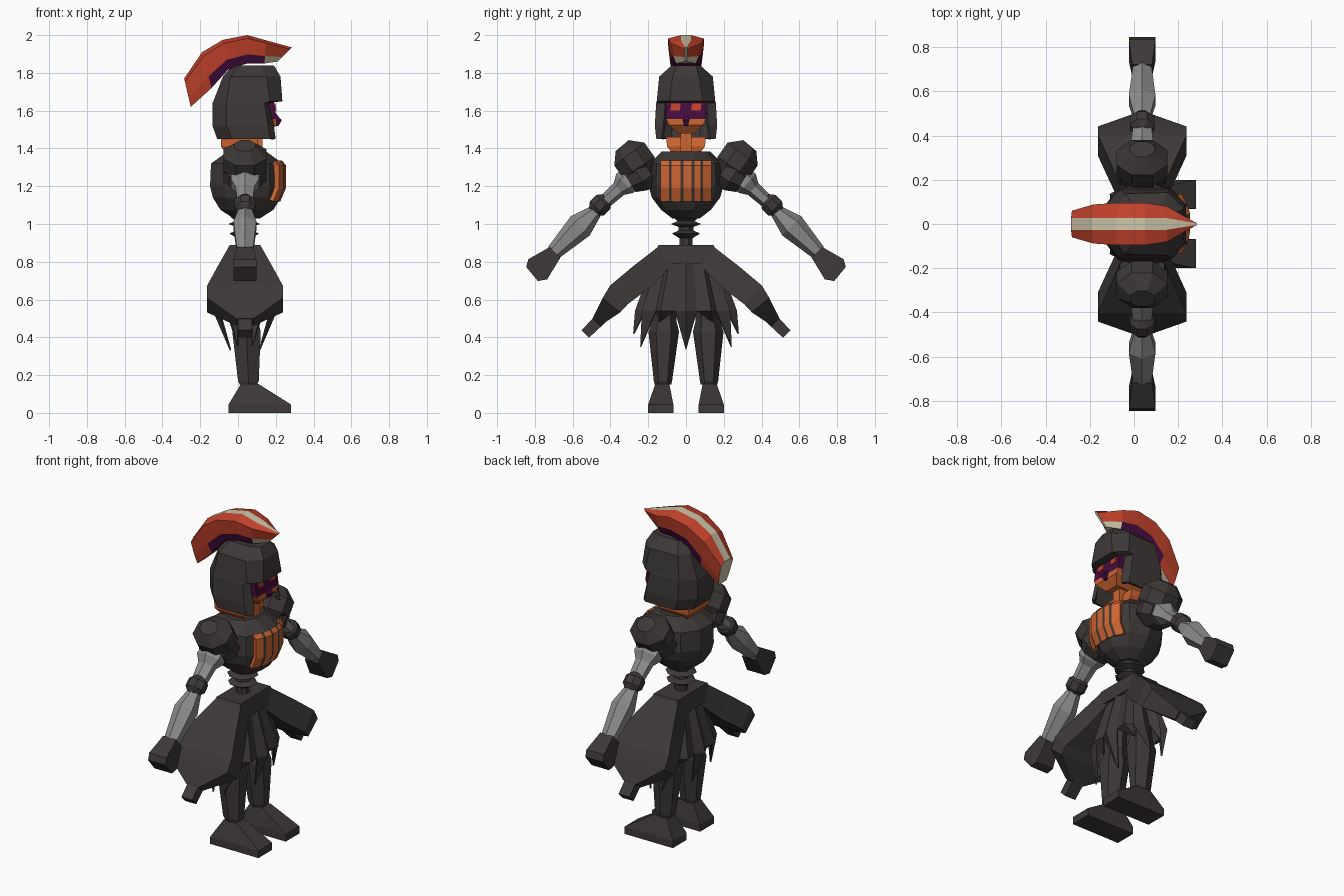
import bpy, bmesh, math
from mathutils import Vector

if "Cube" in bpy.data.objects:
    bpy.data.objects.remove(bpy.data.objects["Cube"])


def material(name, rgb):
    m = bpy.data.materials.new(name)
    m.diffuse_color = (*rgb, 1)
    m.use_nodes = True
    m.node_tree.nodes["Principled BSDF"].inputs["Base Color"].default_value = m.diffuse_color
    return m


DARK = material("charcoal", (0.047, 0.040, 0.039))
GREY = material("steel grey", (0.26, 0.26, 0.26))
ORANGE = material("orange", (0.62, 0.13, 0.03))
RED = material("red", (0.55, 0.055, 0.025))
CREAM = material("cream", (0.62, 0.56, 0.40))
PURPLE = material("purple", (0.06, 0.004, 0.05))
CX = 0.037  # middle of the limbs in depth


def finish(name, bm, mats):
    bmesh.ops.recalc_face_normals(bm, faces=bm.faces)
    me = bpy.data.meshes.new(name)
    bm.to_mesh(me)
    bm.free()
    for m in mats:
        me.materials.append(m)
    ob = bpy.data.objects.new(name, me)
    bpy.context.collection.objects.link(ob)
    return ob


def loft(name, rings, mats, rule=lambda i, j: 0, caps=(0, 0)):
    """Skin closed rings; rule gives the material of a face, None skips it."""
    bm = bmesh.new()
    vs = [[bm.verts.new(p) for p in r] for r in rings]
    n = len(rings[0])
    for i in range(len(vs) - 1):
        for j in range(n):
            m = rule(i, j)
            if m is None:
                continue
            k = (j + 1) % n
            f = bm.faces.new((vs[i][j], vs[i][k], vs[i + 1][k], vs[i + 1][j]))
            f.material_index = m
    for ring, m in ((vs[0], caps[0]), (vs[-1], caps[1])):
        if m is not None:
            bm.faces.new(ring).material_index = m
    return finish(name, bm, mats)


def ellipse(z, cx, cy, hx, hy, n):
    """Horizontal ring whose flat sides lie at the given half sizes."""
    k = 1 / math.cos(math.pi / n)
    return [(cx + k * hx * math.cos(2 * math.pi * (j + .5) / n),
             cy + k * hy * math.sin(2 * math.pi * (j + .5) / n), z) for j in range(n)]


def box(x0, x1, y0, y1, z):
    return [(x0, y0, z), (x1, y0, z), (x1, y1, z), (x0, y1, z)]


def limb(name, stations, n, mat):
    """Pair of tubes along (y, z, half thickness, half depth) stations."""
    k = 1 / math.cos(math.pi / n)
    for side, s in (("left", 1), ("right", -1)):
        rings = []
        for i, (y, z, h, hx) in enumerate(stations):
            a = stations[max(i - 1, 0)]
            b = stations[min(i + 1, len(stations) - 1)]
            d = Vector((b[0] - a[0], b[1] - a[1])).normalized()
            ring = []
            for j in range(n):
                t = 2 * math.pi * (j + .5) / n
                u = k * h * math.sin(t)
                ring.append((CX + k * hx * math.cos(t), s * (y - d.y * u), z + d.x * u))
            rings.append(ring)
        loft(f"{side}_{name}", rings, [mat])


# Helmet: open at the front below the brow
helmet_rows = [
    (1.45, (.20, .13), (.17, .157), (-.03, .157), (-.11, .08)),
    (1.52, (.19, .12), (.16, .165), (-.06, .165), (-.135, .08)),
    (1.64, (.16, .11), (.14, .158), (-.06, .158), (-.135, .08)),
    (1.65, (.235, .09), (.17, .155), (-.06, .155), (-.13, .08)),
    (1.78, (.225, .07), (.15, .142), (-.04, .137), (-.08, .07)),
    (1.84, (.19, .05), (.12, .075), (0, .075), (-.03, .04))]
rings = [[(x, y, r[0]) for x, y in r[1:]] + [(x, -y, r[0]) for x, y in reversed(r[1:])]
         for r in helmet_rows]
helmet = loft("helmet", rings, [DARK],
              lambda i, j: None if j == 7 and i < 2 else 0, (None, 0))
mod = helmet.modifiers.new("thickness", "SOLIDIFY")
mod.thickness, mod.offset = 0.018, -1

# Face, eyes and neck
loft("face", [box(-.02, .165, -.045, .045, 1.48), box(-.02, .205, -.09, .09, 1.525),
              box(-.02, .205, -.105, .105, 1.555), box(-.02, .19, -.108, .108, 1.648)],
     [ORANGE, PURPLE], lambda i, j: 1 if i == 2 else 0, (0, 1))
loft("nose", [box(.18, .215, -.01, .01, 1.52), box(.18, .232, -.018, .018, 1.55),
              box(.18, .2, -.005, .005, 1.585)], [PURPLE])
for side, s in (("left", 1), ("right", -1)):
    loft(f"{side}_eye", [box(.193, .203, s * .055 - .027, s * .055 + .022, 1.602),
                         box(.188, .198, s * .055 - .024, s * .055 + .027, 1.638)], [RED])
loft("neck", [box(-.02, .13, -.03, .03, 1.37), box(-.02, .13, -.03, .03, 1.5)], [ORANGE])
loft("collar", [box(-.06, .10, -.07, .07, 1.37), box(-.09, .11, -.1, .1, 1.41),
                box(-.09, .10, -.105, .105, 1.46)], [ORANGE])

# Helmet crest: cream ridge, red sides, purple root
crest = [((-.285, 1.77), (-.25, 1.62), .06), ((-.19, 1.91), (-.14, 1.72), .088),
         ((-.08, 1.975), (-.05, 1.82), .096), ((.05, 2.0), (.05, 1.85), .096),
         ((.15, 1.972), (.14, 1.85), .08), ((.285, 1.935), (.21, 1.86), .008)]
rings = []
for o, i, w in crest:
    half = [(0, min(.026, w * .5)), (.12, w), (.68, w * .85), (1, w * .65)]
    pts = [(o[0] + (i[0] - o[0]) * t, y, o[1] + (i[1] - o[1]) * t) for t, y in half]
    rings.append(pts + [(x, -y, z) for x, y, z in reversed(pts)])


def crest_rule(i, j):
    if j == 7 or (i == 4 and j in (2, 3, 4)):
        return 1
    if j in (2, 3, 4) and i > 0:
        return 2
    return 1 if j == 3 else 0


loft("crest", rings, [RED, CREAM, PURPLE], crest_rule, (1, 1))

# Torso
torso = [(1.03, .07, .07), (1.075, .14, .125), (1.14, .18, .172), (1.2, .195, .188),
         (1.32, .19, .183), (1.385, .10, .12)]
loft("torso", [ellipse(z, .047, 0, hx, hy, 10) for z, hx, hy in torso], [DARK])

# Slatted chest plate: one bent sheet with alternating columns
ys = [-.135, -.09, -.076, -.03, -.014, .03, .044, .076, .09, .135]
rows = ((1.12, -.03), (1.19, 0), (1.31, 0), (1.335, -.02))
bm = bmesh.new()
grid = [[bm.verts.new((.254 + dx - max(0, abs(y) - .06) * .5, y, z)) for y in ys]
        for z, dx in rows]
for i in range(3):
    for j in range(len(ys) - 1):
        f = bm.faces.new((grid[i][j], grid[i][j + 1], grid[i + 1][j + 1], grid[i + 1][j]))
        f.material_index = j % 2
plate = finish("chest_plate", bm, [ORANGE, DARK])
mod = plate.modifiers.new("thickness", "SOLIDIFY")
mod.thickness, mod.offset = 0.05, -1 if plate.data.polygons[0].normal.x > 0 else 1

# Waist: core with bellows
spring = [(.87, .035), (.925, .035), (.95, .075), (.965, .04), (.985, .04),
          (1.0, .08), (1.015, .045), (1.04, .07)]
loft("waist_bellows", [ellipse(z, .033, 0, r * 1.05, r, 8) for z, r in spring], [DARK])

# Arms
limb("pauldron", [(.215, 1.245, .05, .06), (.25, 1.30, .1, .115), (.30, 1.37, .1, .115),
                  (.338, 1.415, .045, .055)], 8, DARK)
limb("shoulder_cuff", [(.20, 1.29, .09, .1), (.25, 1.255, .09, .115), (.3, 1.225, .065, .085)],
     8, DARK)
limb("upper_arm", [(.27, 1.26, .06, .07), (.325, 1.215, .058, .075), (.355, 1.185, .036, .05),
                   (.45, 1.10, .03, .04)], 6, GREY)
limb("elbow", [(.418, 1.137, .03, .03), (.438, 1.117, .052, .055), (.472, 1.083, .052, .055),
               (.492, 1.063, .03, .03)], 8, DARK)
limb("forearm", [(.475, 1.07, .03, .035), (.56, .99, .062, .06), (.70, .85, .036, .042)],
     6, GREY)
limb("hand", [(.693, .85, .04, .045), (.785, .76, .073, .06), (.815, .735, .048, .06)], 4, DARK)

# Hips and side skirt plates with tail tips
loft("hips", [box(-.06, .135, -.2, .2, .79), box(-.045, .12, -.145, .145, .89)], [DARK])
limb("side_skirt", [(.10, .84, .06, .083), (.235, .72, .072, .145), (.355, .625, .068, .2),
                    (.395, .57, .06, .2), (.475, .48, .028, .045)], 4, DARK)
limb("skirt_tail", [(.44, .51, .032, .037), (.533, .418, .028, .037)], 4, DARK)

# Pleated skirt with pointed hem
N = 12
bm = bmesh.new()
levels = [[], [], []]
for k in range(2 * N):
    a = math.pi * k / N
    fold = 1 if k % 2 == 0 else .84
    for lev, (z, hx, hy) in zip(levels, ((.885, .075, .14), (.79, .10, .18), (.54, .17, .27))):
        lev.append(bm.verts.new((CX + hx * fold * math.cos(a), hy * fold * math.sin(a), z)))
for k in range(2 * N):
    m = (k + 1) % (2 * N)
    for lo, hi in zip(levels[1:], levels):
        bm.faces.new((lo[k], lo[m], hi[m], hi[k]))
for k in range(0, 2 * N, 2):
    a = math.pi * k / N
    drop = (.33, .48, .35, .42)[round(abs(math.asin(math.sin(a))) / (math.pi / 6))]
    tip = bm.verts.new((CX + .08 * math.cos(a), .28 * math.sin(a), drop))
    hem = levels[2]
    bm.faces.new((hem[k - 1], hem[k], tip))
    bm.faces.new((hem[k], hem[(k + 1) % (2 * N)], tip))
skirt = finish("pleated_skirt", bm, [DARK])
mod = skirt.modifiers.new("thickness", "SOLIDIFY")
mod.thickness, mod.offset = 0.008, -1

# Legs and feet
for side, s in (("left", 1), ("right", -1)):
    leg = [(.15, .055, .122, .045, .038), (.17, .055, .122, .055, .042),
           (.43, .045, .118, .075, .07), (.49, .045, .115, .06, .055),
           (.82, .04, .09, .05, .05)]
    loft(f"{side}_leg", [ellipse(z, x, s * y, hx, hy, 6) for z, x, y, hx, hy in leg], [DARK])
    ya, yb = sorted((s * .067, s * .2))
    yc, yd = sorted((s * .088, s * .163))
    loft(f"{side}_foot", [box(-.05, .28, ya, yb, 0), box(-.05, .28, ya, yb, .045),
                          box(.015, .11, yc, yd, .152)], [DARK])
